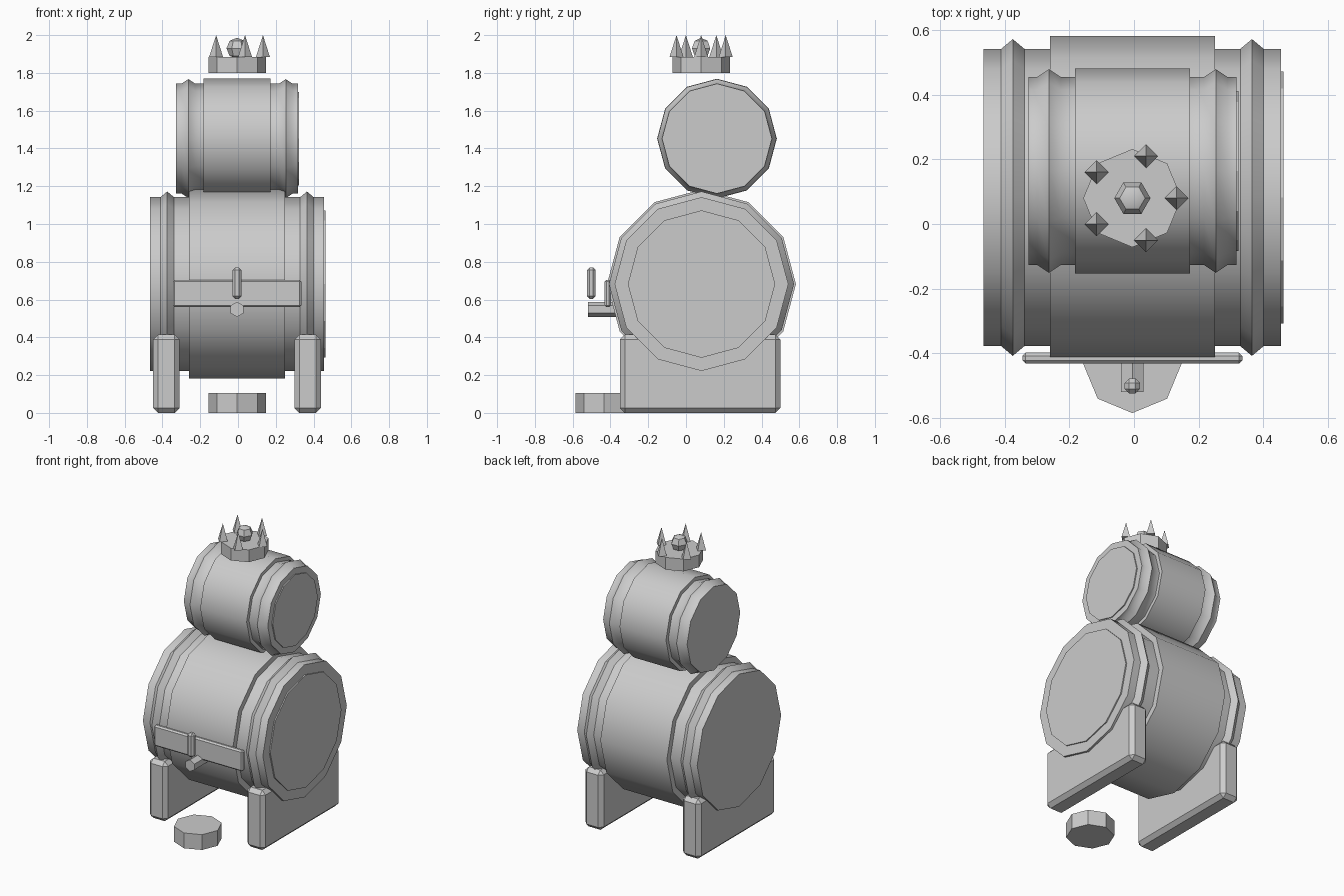
import bpy
import bmesh
from math import radians
from mathutils import Matrix

cube = bpy.data.objects.get("Cube")
if cube:
    bpy.data.objects.remove(cube, do_unlink=True)

CX = -0.005  # shared centre line of the parts

grey = bpy.data.materials.new("plain_grey")
grey.use_nodes = True
colour = (0.6, 0.6, 0.6, 1)
grey.diffuse_color = colour
grey.node_tree.nodes["Principled BSDF"].inputs["Base Color"].default_value = colour


def finish(name, bm, loc, smooth=False):
    bmesh.ops.recalc_face_normals(bm, faces=bm.faces)
    mesh = bpy.data.meshes.new(name)
    bm.to_mesh(mesh)
    bm.free()
    mesh.materials.append(grey)
    ob = bpy.data.objects.new(name, mesh)
    ob.location = loc
    bpy.context.collection.objects.link(ob)
    if smooth:
        bpy.ops.object.select_all(action='DESELECT')
        ob.select_set(True)
        bpy.context.view_layer.objects.active = ob
        bpy.ops.object.shade_smooth_by_angle(angle=radians(35))
    return ob


def box(name, loc, size, bevel):
    bm = bmesh.new()
    bmesh.ops.create_cube(bm, size=1, matrix=Matrix.Diagonal((*size, 1)))
    bmesh.ops.bevel(bm, geom=bm.edges[:], offset=bevel, segments=1, affect='EDGES')
    return finish(name, bm, loc)


def cone(name, loc, sides, r1, r2, depth, turn=Matrix()):
    bm = bmesh.new()
    bmesh.ops.create_cone(bm, cap_ends=True, segments=sides, radius1=r1,
                          radius2=r2, depth=depth, matrix=turn)
    return finish(name, bm, loc)


def barrel(name, loc, half, belly, hoop, r_body, r_belly, r_hoop, r_plate, plate):
    """Turn a stepped half profile, mirrored, round the x axis."""
    w = 0.036
    side = [(half, 0), (half, r_body), (hoop + w, r_body), (hoop, r_hoop),
            (hoop - w, r_body), (belly, r_body), (belly, r_belly)]
    profile = [(-x, r) for x, r in side] + side[::-1]
    bm = bmesh.new()
    verts = [bm.verts.new((x, 0, r)) for x, r in profile]
    edges = [bm.edges.new(pair) for pair in zip(verts, verts[1:])]
    bmesh.ops.spin(bm, geom=verts + edges, cent=(0, 0, 0), axis=(1, 0, 0),
                   angle=radians(360), steps=12)
    bmesh.ops.remove_doubles(bm, verts=bm.verts, dist=0.0005)
    finish(name, bm, loc, smooth=True)
    # Thin lid on one end only
    cone(name + "_lid", (loc[0] + half, loc[1], loc[2]), 12, r_plate, r_plate,
         plate * 2, Matrix.Rotation(radians(90), 4, 'Y'))


# Two stacked barrels lying on their sides
barrel("large_barrel", (CX, 0.082, 0.682), 0.46, 0.255, 0.37, 0.46, 0.5, 0.49, 0.39, 0.008)
barrel("small_barrel", (CX, 0.164, 1.452), 0.322, 0.178, 0.258, 0.291, 0.317, 0.315, 0.247, 0.007)

# Support boards
for name, s in (("left_support", 1), ("right_support", -1)):
    box(name, (CX + s * 0.374, 0.075, 0.207), (0.14, 0.85, 0.414), 0.026)

# Tap: cross board, spout and handle
box("tap_board", (CX, -0.415, 0.632), (0.68, 0.034, 0.145), 0.01)
cone("tap_spout", (CX, -0.44, 0.548), 6, 0.04, 0.04, 0.16,
     Matrix.Rotation(radians(90), 4, 'X'))
box("tap_handle", (CX, -0.501, 0.687), (0.048, 0.046, 0.166), 0.014)

# Foot block in front and crown base on top
cone("foot_block", (CX, -0.433, 0.053), 8, 0.152, 0.152, 0.106)
cone("crown_base", (CX, 0.08, 1.842), 8, 0.152, 0.152, 0.085)

# Crown spikes
for i in range(5):
    spot = Matrix.Rotation(radians(72 * i), 3, 'Z').col[0] * 0.137
    cone(f"crown_spike_{i + 1}", (CX + spot.x, 0.08 + spot.y, 1.942), 4, 0.037, 0, 0.116)

# Crown jewel
bm = bmesh.new()
bmesh.ops.create_uvsphere(bm, u_segments=6, v_segments=4, radius=0.056,
                          matrix=Matrix.Rotation(radians(30), 4, 'Z'))
finish("crown_jewel", bm, (CX, 0.08, 1.93), smooth=True)
